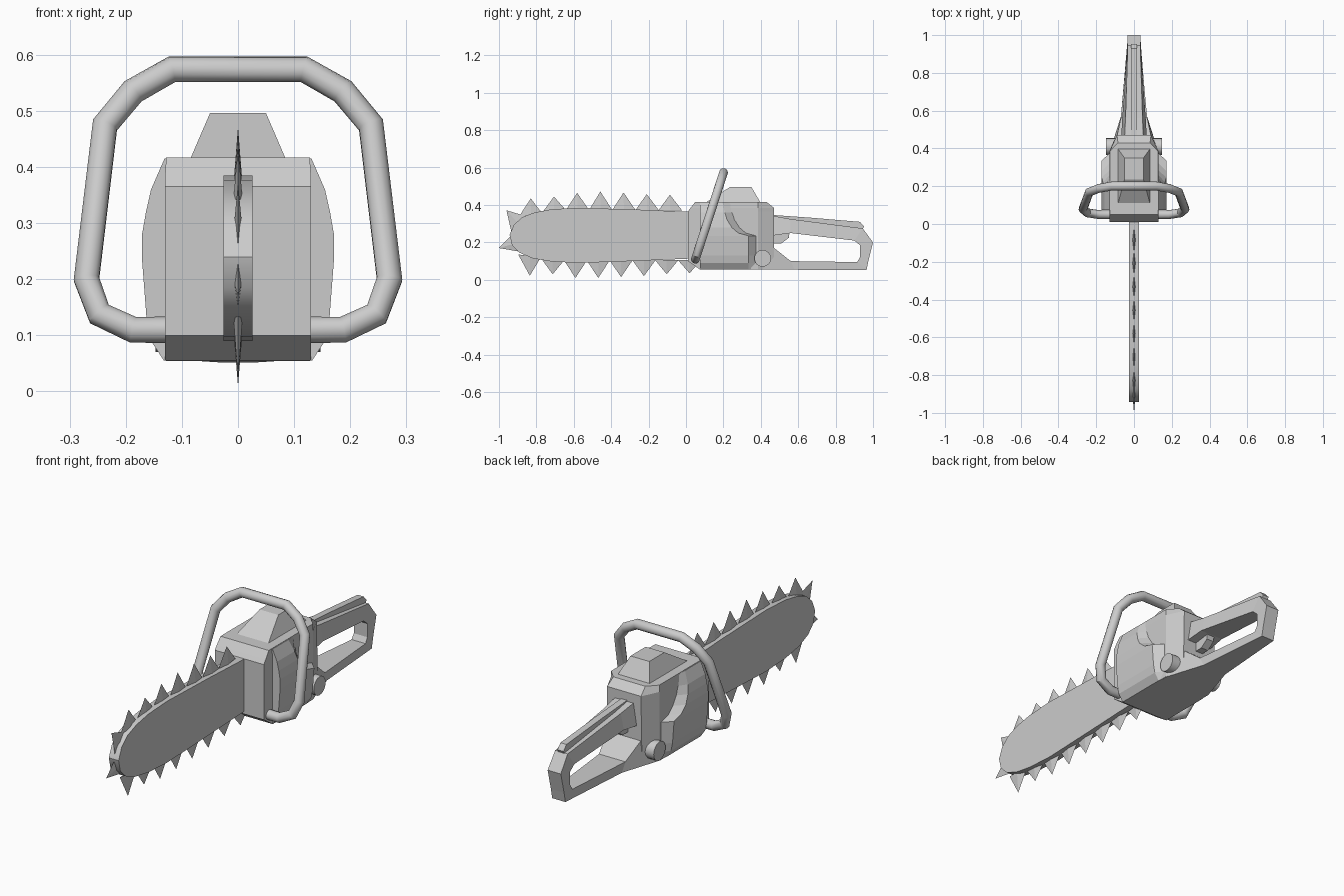
import bpy, bmesh, math

if "Cube" in bpy.data.objects:
    bpy.data.objects.remove(bpy.data.objects["Cube"])

metal = bpy.data.materials.new("light grey")
metal.diffuse_color = (0.6, 0.6, 0.6, 1)
metal.use_nodes = True
metal.node_tree.nodes["Principled BSDF"].inputs["Base Color"].default_value = metal.diffuse_color


def finish(name, bm, smooth=None):
    bmesh.ops.recalc_face_normals(bm, faces=bm.faces)
    me = bpy.data.meshes.new(name)
    bm.to_mesh(me)
    bm.free()
    me.materials.append(metal)
    ob = bpy.data.objects.new(name, me)
    bpy.context.collection.objects.link(ob)
    if smooth:
        bpy.context.view_layer.objects.active = ob
        ob.select_set(True)
        bpy.ops.object.shade_smooth_by_angle(angle=math.radians(smooth))
        ob.select_set(False)
    return ob


def loft(name, rings, smooth=None):
    """Skin a list of equal-length rings and cap both ends."""
    bm = bmesh.new()
    vs = [[bm.verts.new(p) for p in r] for r in rings]
    n = len(vs[0])
    for a, b in zip(vs, vs[1:]):
        for i in range(n):
            j = (i + 1) % n
            bm.faces.new((a[i], a[j], b[j], b[i]))
    bm.faces.new(vs[0])
    bm.faces.new(vs[-1])
    return finish(name, bm, smooth)


def arm(name, sections):
    """Bar through (outer yz, inner yz, outer half width, inner half width)."""
    return loft(name, [[(-wo, *o), (wo, *o), (wi, *i), (-wi, *i)]
                       for o, i, wo, wi in sections])


# Guide bar
bar = [(0.06, 0.365), (-0.02, 0.365), (-0.25, 0.375), (-0.575, 0.385), (-0.72, 0.377),
       (-0.81, 0.36), (-0.875, 0.335), (-0.92, 0.295), (-0.943, 0.24), (-0.93, 0.185),
       (-0.89, 0.145), (-0.82, 0.115), (-0.72, 0.098), (-0.575, 0.09), (-0.3, 0.1),
       (0.06, 0.115)]
loft("guide_bar", [[(x, y, z) for y, z in bar] for x in (-0.026, 0.026)], 35)

# Chain teeth: flat pyramids around the bar
teeth = bmesh.new()


def tooth(tip, a, b):
    t = teeth.verts.new((0, *tip))
    base = [teeth.verts.new(p) for p in
            ((0, *a), (0.008, (a[0] + b[0]) / 2, (a[1] + b[1]) / 2),
             (0, *b), (-0.008, (a[0] + b[0]) / 2, (a[1] + b[1]) / 2))]
    for i in range(4):
        teeth.faces.new((t, base[i], base[(i + 1) % 4]))
    teeth.faces.new(base)


for i, z in enumerate((0.435, 0.445, 0.465, 0.472, 0.467, 0.458, 0.455)):
    y = -0.83 + i * 0.124
    zb = 0.37 - (0.02 if i == 0 else 0)
    tooth((y, z), (y - 0.062, zb - 0.01 * (i < 2)), (y + 0.066, zb))
for i, z in enumerate((0.022, 0.03, 0.01, 0.01, 0.015, 0.02, 0.03, 0.035)):
    y = -0.835 + i * 0.122
    zb = 0.105 + (0.02 if i == 0 else 0)
    tooth((y, z), (y - 0.062, zb + 0.01 * (i < 2)), (y + 0.062, zb))
tooth((-0.96, 0.372), (-0.93, 0.24), (-0.84, 0.335))
tooth((-1.0, 0.17), (-0.925, 0.245), (-0.885, 0.15))
finish("chain_teeth", teeth)


# Engine housing: horizontal outlines stacked by height
def outline(z, front, rear, tail, w=0.13):
    right = [(w, front), (w, 0.385), (tail, rear)]
    return [(x, y, z) for x, y in right] + [(-x, y, z) for x, y in reversed(right)]


loft("engine_housing", [outline(0.055, 0.075, 0.47, 0.095), outline(0.10, 0.01, 0.47, 0.095),
                        outline(0.365, 0.01, 0.47, 0.09), outline(0.385, 0.025, 0.47, 0.09),
                        outline(0.417, 0.05, 0.43, 0.085, 0.128)])

# Bulging side covers with a scooped rear edge
cover = [(0.055, 0.132, 0.36), (0.09, 0.155, 0.36), (0.13, 0.163, 0.36), (0.235, 0.171, 0.36),
         (0.25, 0.171, 0.305), (0.28, 0.171, 0.27), (0.32, 0.164, 0.245),
         (0.36, 0.155, 0.232), (0.415, 0.131, 0.22)]
for s, side in ((-1, "left"), (1, "right")):
    loft(side + "_cover", [[(s * 0.1, 0.075, z), (s * x, 0.075, z), (s * x, y - 0.025, z),
                            (s * 0.125, y + 0.02, z), (s * 0.1, y, z)]
                           for z, x, y in cover])

# Filter cap on top of the housing
loft("filter_cap", [[(-w, f, z), (w, f, z), (w, r, z), (-w, r, z)]
                    for w, f, r, z in ((0.087, 0.10, 0.40, 0.41), (0.05, 0.235, 0.35, 0.496))])

# Filler caps: one round barrel through both sides
loft("filler_caps", [[(x, 0.41 + 0.045 * math.cos(k * math.pi / 8),
                       0.115 + 0.045 * math.sin(k * math.pi / 8)) for k in range(16)]
                     for x in (-0.147, 0.147)], 35)

# Rear handle: lower arm, end post and grip in one loop
arm("rear_handle", [
    ((0.34, 0.054), (0.34, 0.17), 0.128, 0.12),
    ((0.385, 0.054), (0.465, 0.175), 0.128, 0.09),
    ((0.58, 0.054), (0.56, 0.10), 0.066, 0.07),
    ((0.965, 0.052), (0.915, 0.095), 0.035, 0.037),
    ((0.975, 0.10), (0.93, 0.12), 0.035, 0.036),
    ((1.0, 0.20), (0.93, 0.185), 0.035, 0.036),
    ((0.945, 0.275), (0.90, 0.21), 0.033, 0.037),
    ((0.56, 0.325), (0.56, 0.25), 0.045, 0.062),
    ((0.45, 0.345), (0.45, 0.235), 0.05, 0.068)])

# Safety lever lying along the grip
arm("safety_lever", [
    ((0.46, 0.347), (0.46, 0.31), 0.016, 0.016),
    ((0.67, 0.332), (0.67, 0.29), 0.016, 0.016),
    ((0.93, 0.31), (0.91, 0.26), 0.016, 0.016),
    ((0.952, 0.285), (0.94, 0.26), 0.016, 0.016)])

# Trigger under the grip
trigger = [(0.45, 0.27), (0.45, 0.195), (0.51, 0.195), (0.55, 0.225), (0.555, 0.27)]
loft("trigger", [[(x, y, z) for y, z in trigger] for x in (-0.02, 0.02)])

# Front wrap handle: bent tube leaning backwards
half = [(0.11, 0.11), (0.187, 0.11), (0.247, 0.138), (0.27, 0.20), (0.237, 0.475),
        (0.187, 0.535), (0.118, 0.574)]
path = half + [(-x, z) for x, z in reversed(half)]
cu = bpy.data.curves.new("wrap_handle", "CURVE")
cu.dimensions = "3D"
cu.bevel_depth = 0.0235
cu.bevel_resolution = 4
cu.use_fill_caps = True
sp = cu.splines.new("POLY")
sp.points.add(len(path) - 1)
for p, (x, z) in zip(sp.points, path):
    p.co = (x, 0.05 + (z - 0.11) * 0.325, z, 1)
cu.materials.append(metal)
tube = bpy.data.objects.new("wrap_handle", cu)
bpy.context.collection.objects.link(tube)
bpy.context.view_layer.objects.active = tube
tube.select_set(True)
bpy.ops.object.convert(target="MESH")
bpy.ops.object.shade_smooth_by_angle(angle=math.radians(35))
